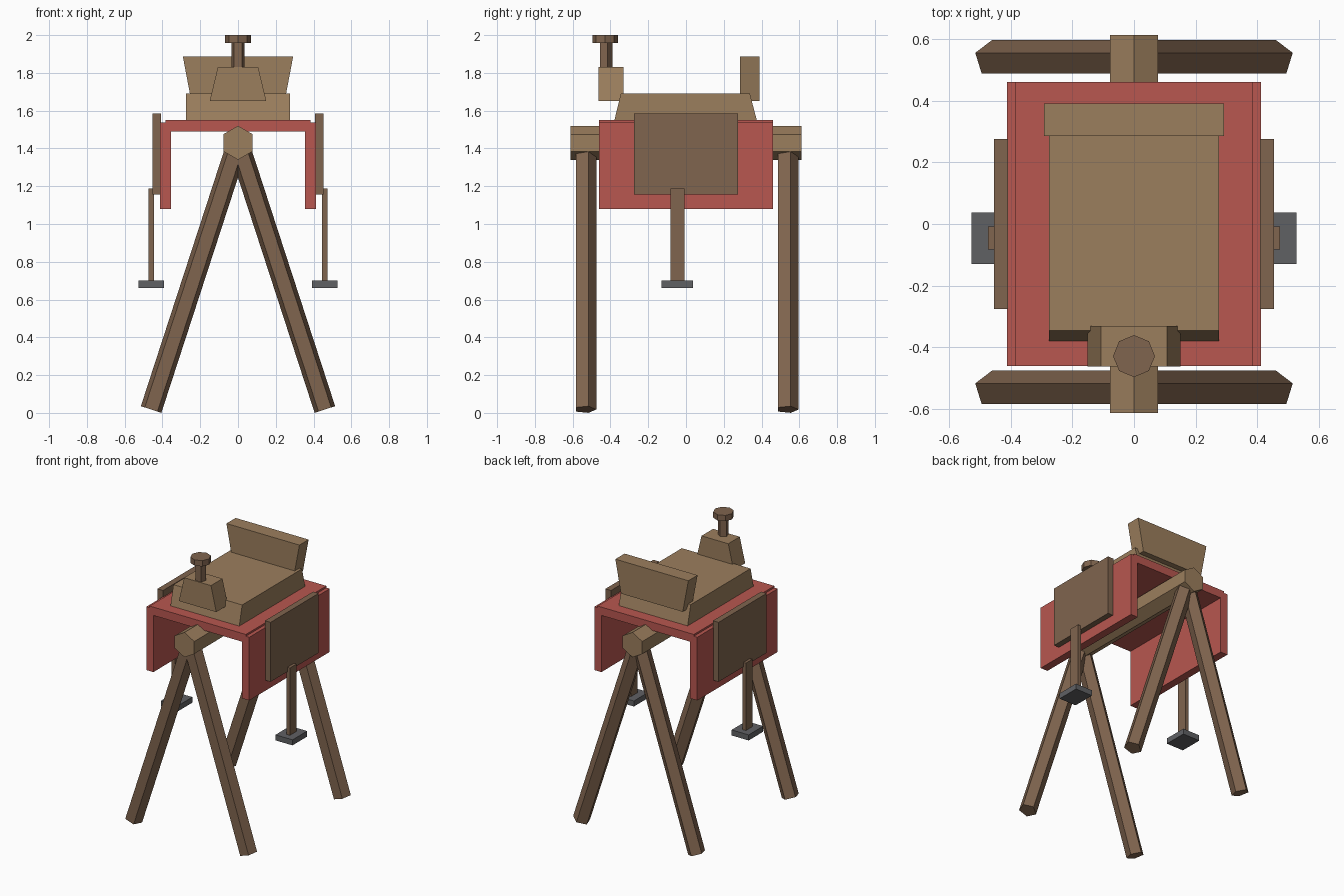
import bpy
import bmesh
from math import cos, sin, tau
from mathutils import Vector

cube = bpy.data.objects.get("Cube")
if cube:
    bpy.data.objects.remove(cube, do_unlink=True)


def material(name, rgb):
    mat = bpy.data.materials.new(name)
    mat.use_nodes = True
    mat.diffuse_color = (*rgb, 1)
    mat.node_tree.nodes["Principled BSDF"].inputs["Base Color"].default_value = (*rgb, 1)
    return mat


TAN = material("tan leather", (0.33, 0.21, 0.11))
BROWN = material("dark brown", (0.215, 0.128, 0.077))
RED = material("red cloth", (0.48, 0.095, 0.08))
GREY = material("grey metal", (0.117, 0.119, 0.127))


def loft(name, ring_a, ring_b, mat):
    """Solid between two matching rings of points."""
    bm = bmesh.new()
    a = [bm.verts.new(p) for p in ring_a]
    b = [bm.verts.new(p) for p in ring_b]
    bm.faces.new(a)
    bm.faces.new(b)
    n = len(a)
    for i in range(n):
        j = (i + 1) % n
        bm.faces.new((a[i], a[j], b[j], b[i]))
    bmesh.ops.recalc_face_normals(bm, faces=bm.faces)
    mesh = bpy.data.meshes.new(name)
    bm.to_mesh(mesh)
    bm.free()
    mesh.materials.append(mat)
    obj = bpy.data.objects.new(name, mesh)
    bpy.context.collection.objects.link(obj)
    return obj


def box(name, x, y, z, mat, top_x=None, top_y=None):
    """Box from ranges; the top may have its own x and y ranges."""
    def ring(xr, yr, h):
        return [(xr[0], yr[0], h), (xr[1], yr[0], h), (xr[1], yr[1], h), (xr[0], yr[1], h)]
    return loft(name, ring(x, y, z[0]), ring(top_x or x, top_y or y, z[1]), mat)


def prism(name, start, end, radius, sides, apex, mat):
    """Straight bar with one corner pointing along apex."""
    start, end, apex = Vector(start), Vector(end), Vector(apex)
    across = (end - start).normalized().cross(apex)
    offsets = [radius * (cos(tau * i / sides) * apex + sin(tau * i / sides) * across)
               for i in range(sides)]
    return loft(name, [start + o for o in offsets], [end + o for o in offsets], mat)


# Stand: ridge beam and splayed legs
prism("beam", (0, -0.612, 1.43), (0, 0.612, 1.43), 0.09, 6, (0, 0, 1), TAN)
for end_name, y in (("front", -0.535), ("back", 0.536)):
    for side_name, s in (("left", 1), ("right", -1)):
        prism(f"{end_name}_{side_name}_leg", (s * 0.46, y, 0.018), (0, y, 1.43),
              0.06, 5, (0, 1, 0), BROWN)

# Blanket: folded profile swept front to back
half = [(0.385, 1.55), (0.385, 1.537), (0.412, 1.537), (0.412, 1.08), (0.355, 1.08), (0.355, 1.49)]
profile = half + [(-x, z) for x, z in reversed(half)]
loft("blanket", [(x, -0.46, z) for x, z in profile], [(x, 0.46, z) for x, z in profile], RED)

# Saddle: seat, cantle, pommel and horn
box("seat", (-0.275, 0.275), (-0.38, 0.376), (1.545, 1.69), TAN, top_y=(-0.345, 0.338))
box("cantle", (-0.247, 0.247), (0.285, 0.39), (1.65, 1.887), TAN, top_x=(-0.292, 0.292))
box("pommel", (-0.15, 0.15), (-0.462, -0.33), (1.65, 1.83), TAN, top_x=(-0.107, 0.107))
prism("horn_neck", (0, -0.426, 1.80), (0, -0.426, 1.97), 0.036, 5, (0, 1, 0), BROWN)
prism("horn_cap", (0, -0.428, 1.958), (0, -0.428, 2.0), 0.068, 8, (0, 1, 0), BROWN)

# Sides: flap, stirrup strap and stirrup
for side_name, s in (("left", 1), ("right", -1)):
    def span(a, b):
        return tuple(sorted((s * a, s * b)))
    box(f"{side_name}_flap", span(0.408, 0.453), (-0.275, 0.275), (1.155, 1.585), BROWN)
    box(f"{side_name}_strap", span(0.446, 0.473), (-0.083, -0.008), (0.69, 1.187), BROWN)
    box(f"{side_name}_stirrup", span(0.391, 0.527), (-0.13, 0.037), (0.66, 0.70), GREY)
